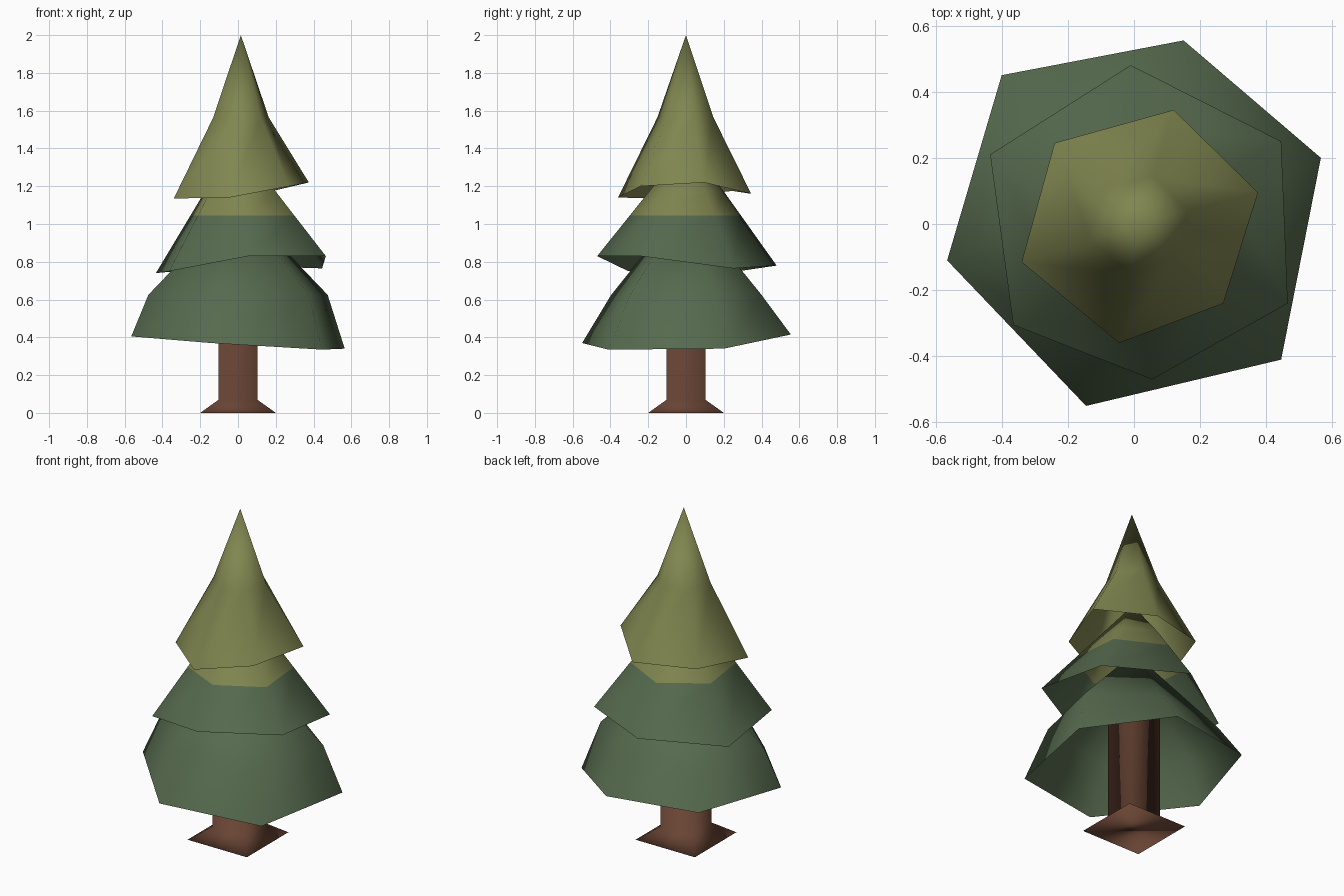
import bpy, bmesh

if "Cube" in bpy.data.objects:
    bpy.data.objects.remove(bpy.data.objects["Cube"])


def material(name, rgb):
    mat = bpy.data.materials.new(name)
    mat.use_nodes = True
    color = (*rgb, 1)
    mat.diffuse_color = color
    bsdf = next(n for n in mat.node_tree.nodes if n.type == "BSDF_PRINCIPLED")
    bsdf.inputs["Base Color"].default_value = color
    return mat


dark_green = material("dark_green", (0.093, 0.144, 0.076))
light_green = material("olive_green", (0.216, 0.238, 0.08))
bark = material("bark_brown", (0.14, 0.058, 0.034))


def finish(name, bm, mats, smooth=True):
    bmesh.ops.recalc_face_normals(bm, faces=bm.faces)
    for face in bm.faces:
        face.smooth = smooth
    mesh = bpy.data.meshes.new(name)
    bm.to_mesh(mesh)
    bm.free()
    for mat in mats:
        mesh.materials.append(mat)
    obj = bpy.data.objects.new(name, mesh)
    bpy.context.collection.objects.link(obj)
    return obj


def bridge(bm, low, high):
    n = len(low)
    for i in range(n):
        j = (i + 1) % n
        bm.faces.new((low[i], low[j], high[j], high[i]))


def foliage(name, rim, bend, tip, mats, split=None):
    """Hollow skirt: uneven rim, one scaled bend ring, pointed tip."""
    bm = bmesh.new()
    sx, sy, z = bend
    low = [bm.verts.new(p) for p in rim]
    mid = [bm.verts.new((tip[0] + (x - tip[0]) * sx, y * sy, z)) for x, y, _ in rim]
    top = bm.verts.new(tip)
    bridge(bm, low, mid)
    for i in range(len(mid)):
        bm.faces.new((mid[i], mid[(i + 1) % len(mid)], top))
    # Level colour boundary
    if split:
        bmesh.ops.bisect_plane(bm, geom=bm.verts[:] + bm.edges[:] + bm.faces[:],
                               plane_co=(0, 0, split), plane_no=(0, 0, 1))
        for face in bm.faces:
            face.material_index = int(face.calc_center_median().z > split)
    return finish(name, bm, mats)


# Three layers of foliage
foliage("lower_foliage",
        [(0.565, 0.2, 0.34), (0.15, 0.555, 0.415), (-0.4, 0.45, 0.42),
         (-0.565, -0.11, 0.405), (-0.145, -0.55, 0.37), (0.445, -0.41, 0.335)],
        (0.84, 0.72, 0.625), (0, 0, 1.12), [dark_green])
foliage("middle_foliage",
        [(0.445, 0.25, 0.765), (-0.01, 0.48, 0.78), (-0.435, 0.21, 0.74),
         (-0.365, -0.305, 0.75), (0.055, -0.47, 0.83), (0.465, -0.24, 0.83)],
        (0.42, 0.42, 1.17), (0.01, 0, 1.42), [dark_green, light_green], 1.045)
foliage("upper_foliage",
        [(0.375, 0.095, 1.22), (0.12, 0.345, 1.16), (-0.24, 0.245, 1.175),
         (-0.34, -0.115, 1.135), (-0.045, -0.36, 1.14), (0.27, -0.24, 1.2)],
        (0.41, 0.42, 1.565), (0.015, 0, 2), [light_green])

# Square trunk with a flared foot
bm = bmesh.new()
rings = []
for half, z in ((0.2, 0), (0.102, 0.07), (0.102, 0.8)):
    rings.append([bm.verts.new((half * a, half * b, z))
                  for a, b in ((1, 1), (-1, 1), (-1, -1), (1, -1))])
for low, high in zip(rings, rings[1:]):
    bridge(bm, low, high)
bm.faces.new(rings[0][::-1])
bm.faces.new(rings[-1])
finish("trunk", bm, [bark])
